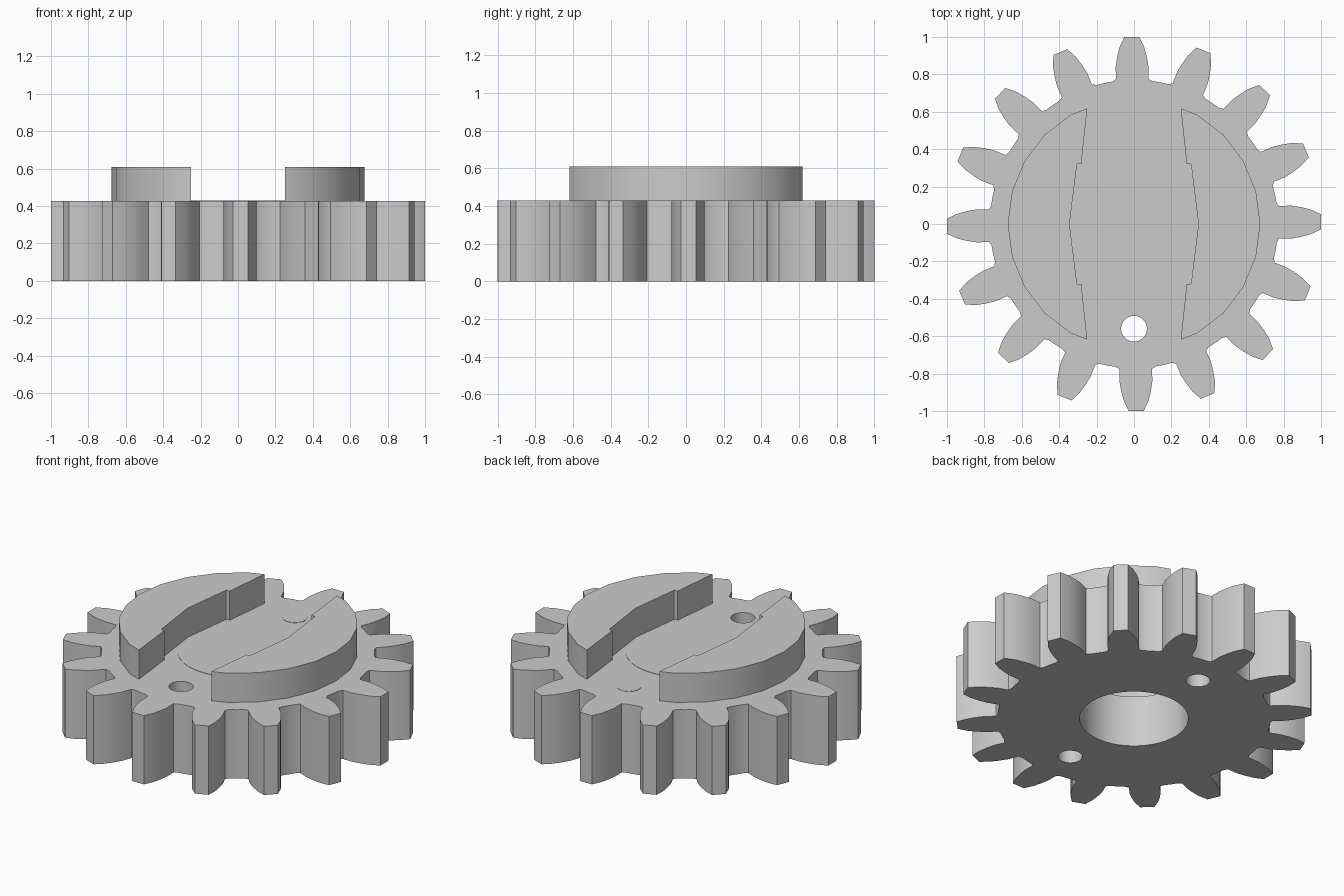
import bpy, bmesh, math
from mathutils import Matrix, Vector

if "Cube" in bpy.data.objects:
    bpy.data.objects.remove(bpy.data.objects["Cube"], do_unlink=True)

GREY = (0.6, 0.6, 0.6, 1)
metal = bpy.data.materials.new("plain grey")
metal.use_nodes = True
metal.diffuse_color = GREY
metal.node_tree.nodes["Principled BSDF"].inputs["Base Color"].default_value = GREY

TEETH = 16
GEAR_TOP, LUG_TOP = 0.428, 0.61
BORE_R, RECESS_R, HOLE_R, HOLE_Y = 0.307, 0.34, 0.069, 0.56


def prism(name, outline, z0, z1):
    """Extrude a counter-clockwise outline from z0 to z1."""
    bm = bmesh.new()
    face = bm.faces.new([bm.verts.new((x, y, z0)) for x, y in outline])
    top = bmesh.ops.extrude_face_region(bm, geom=[face])["geom"]
    bmesh.ops.translate(bm, vec=(0, 0, z1 - z0),
                        verts=[v for v in top if isinstance(v, bmesh.types.BMVert)])
    bmesh.ops.recalc_face_normals(bm, faces=bm.faces)
    mesh = bpy.data.meshes.new(name)
    bm.to_mesh(mesh)
    bm.free()
    mesh.materials.append(metal)
    obj = bpy.data.objects.new(name, mesh)
    bpy.context.collection.objects.link(obj)
    return obj


def polar(r, degrees):
    a = math.radians(degrees)
    return r * math.cos(a), r * math.sin(a)


def circle(r, y=0, n=48):
    return [(px, py + y) for px, py in (polar(r, 360 * i / n) for i in range(n))]


def smooth(obj):
    bpy.ops.object.select_all(action='DESELECT')
    obj.select_set(True)
    bpy.context.view_layer.objects.active = obj
    bpy.ops.object.shade_smooth_by_angle(angle=math.radians(25))


# Gear outline: curved flanks, flat tips and a root between teeth
flank = [(0.775, 0.087), (0.84, 0.088), (0.89, 0.08), (0.945, 0.066), (1.0, 0.04)]
tooth = [(r, -w) for r, w in flank] + [(r, w) for r, w in reversed(flank)]
tooth += [polar(0.77, 8), polar(0.77, 11.25), polar(0.77, 14.5)]
outline = []
for i in range(TEETH):
    turn = Matrix.Rotation(math.radians(360 * i / TEETH + 0.7), 2)
    outline += [turn @ Vector(p) for p in tooth]
gear = prism("gear_body", outline, 0, GEAR_TOP)

# Stepped centre bore and two pin holes
cutters = [
    prism("bore_cutter", circle(BORE_R), -0.1, 0.33),
    prism("recess_cutter", circle(RECESS_R), 0.32, 0.6),
    prism("front_pin_cutter", circle(HOLE_R, -HOLE_Y, 32), -0.1, 0.6),
    prism("back_pin_cutter", circle(HOLE_R, HOLE_Y, 32), -0.1, 0.6),
]
bpy.context.view_layer.objects.active = gear
for cutter in cutters:
    cutter.hide_render = True
    mod = gear.modifiers.new("hole", 'BOOLEAN')
    mod.object = cutter
    mod.operation = 'DIFFERENCE'
    mod.solver = 'EXACT'
    bpy.ops.object.modifier_apply(modifier=mod.name)
    bpy.data.objects.remove(cutter, do_unlink=True)
smooth(gear)

# Thin covers closing the bore and the back hole
smooth(prism("bore_cover", circle(RECESS_R), GEAR_TOP - 0.004, GEAR_TOP + 0.002))
smooth(prism("back_hole_cover", circle(HOLE_R, HOLE_Y, 32),
             GEAR_TOP - 0.004, GEAR_TOP + 0.002))

# Two crescent lugs with a stepped inner edge
inner = [(0.25, 0.618), (0.282, 0.32), (0.305, 0.32), (0.345, 0)]
rim = [polar(0.675, a) for a in range(-60, 61, 15)]
lug = rim + inner + [(x, -y) for x, y in reversed(inner[:-1])]
smooth(prism("left_lug", lug, GEAR_TOP - 0.002, LUG_TOP))
smooth(prism("right_lug", [(-x, y) for x, y in reversed(lug)], GEAR_TOP - 0.002, LUG_TOP))
